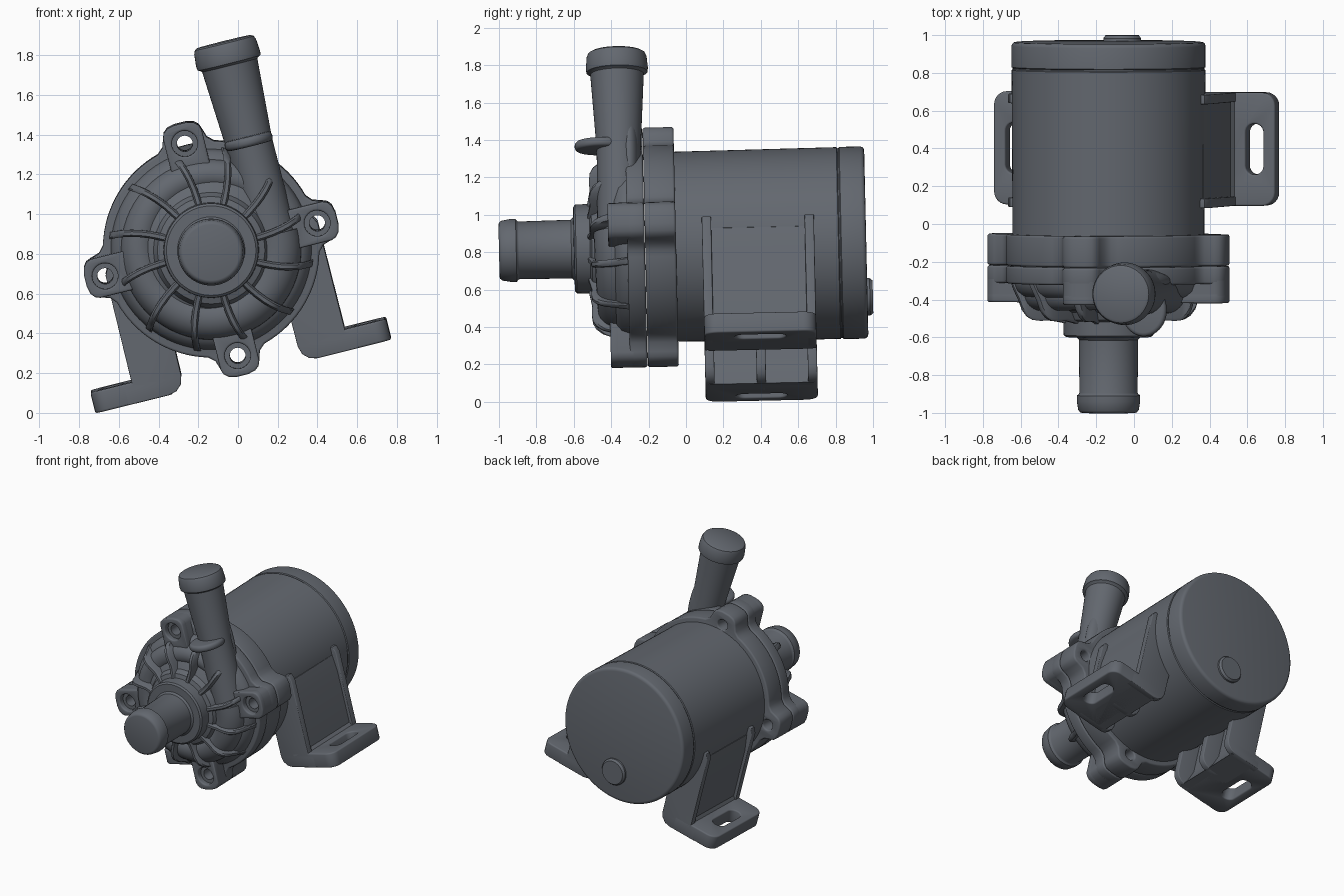
import bpy, bmesh
from math import sin, cos, pi, radians, atan2
from mathutils import Matrix, Vector

if "Cube" in bpy.data.objects:
    bpy.data.objects.remove(bpy.data.objects["Cube"])

# Parts are built about the pump axis (y), then rolled and pitched into place
PLACE = (Matrix.Translation((-0.135, -0.003, 0.83)) @ Matrix.Rotation(radians(1.3), 4, 'X')
         @ Matrix.Rotation(radians(-14), 4, 'Y'))
SLATE = bpy.data.materials.new("slate_grey")
SLATE.diffuse_color = (0.125, 0.138, 0.16, 1)
SLATE.use_nodes = True
SLATE.node_tree.nodes["Principled BSDF"].inputs["Base Color"].default_value = SLATE.diffuse_color


def finish(name, bm):
    bmesh.ops.remove_doubles(bm, verts=bm.verts, dist=1e-5)
    bmesh.ops.recalc_face_normals(bm, faces=bm.faces)
    me = bpy.data.meshes.new(name)
    bm.to_mesh(me)
    bm.free()
    me.transform(PLACE)
    me.materials.append(SLATE)
    ob = bpy.data.objects.new(name, me)
    bpy.context.collection.objects.link(ob)
    return ob


def skin(name, rings):
    """Closed surface through a row of closed rings, capped at both ends."""
    bm = bmesh.new()
    vs = [[bm.verts.new(p) for p in r] for r in rings]
    n = len(rings[0])
    for a, b in zip(vs, vs[1:]):
        for i in range(n):
            j = (i + 1) % n
            bm.faces.new((a[i], a[j], b[j], b[i]))
    bm.faces.new(vs[0][::-1])
    bm.faces.new(vs[-1])
    return finish(name, bm)


def lathe_y(name, prof, u=0, w=0, n=72):
    return skin(name, [[(u + r * cos(2 * pi * i / n), y, w + r * sin(2 * pi * i / n))
                        for i in range(n)] for r, y in prof])


def lathe_z(name, prof, u, y, n=48):
    return skin(name, [[(u + r * cos(2 * pi * i / n), y + r * sin(2 * pi * i / n), w)
                        for i in range(n)] for r, w in prof])


def plate(name, outlines, lo, hi, bevel=0.012, flat=False):
    """Extrude outlines (first outer, rest holes): along y, or along z if flat."""
    cu = bpy.data.curves.new(name, 'CURVE')
    cu.dimensions = '2D'
    cu.fill_mode = 'BOTH'
    cu.extrude = (hi - lo) / 2 - bevel
    cu.bevel_depth = bevel
    cu.bevel_resolution = 2
    cu.offset = -bevel
    for pts in outlines:
        sp = cu.splines.new('POLY')
        sp.points.add(len(pts) - 1)
        for p, q in zip(sp.points, pts):
            p.co = (q[0], q[1], 0, 1)
        sp.use_cyclic_u = True
    tmp = bpy.data.objects.new(name + "_curve", cu)
    bpy.context.collection.objects.link(tmp)
    me = bpy.data.meshes.new_from_object(tmp.evaluated_get(bpy.context.evaluated_depsgraph_get()))
    bm = bmesh.new()
    bm.from_mesh(me)
    bpy.data.objects.remove(tmp)
    bpy.data.curves.remove(cu)
    bpy.data.meshes.remove(me)
    mid = (lo + hi) / 2
    m = Matrix.Translation((0, 0, mid)) if flat else \
        Matrix.Translation((0, mid, 0)) @ Matrix.Rotation(pi / 2, 4, 'X')
    bm.transform(m)
    return finish(name, bm)


def circle(x, y, r, n=24):
    return [(x + r * cos(2 * pi * i / n), y + r * sin(2 * pi * i / n)) for i in range(n)]


def turn(pts, a):
    return [(x * cos(a) - y * sin(a), x * sin(a) + y * cos(a)) for x, y in pts]


def round_rect(x0, x1, y0, y1, r, n=6):
    pts = []
    for k, (cx, cy) in enumerate([(x1 - r, y1 - r), (x0 + r, y1 - r), (x0 + r, y0 + r), (x1 - r, y0 + r)]):
        pts += [(cx + r * cos((k + i / n) * pi / 2), cy + r * sin((k + i / n) * pi / 2)) for i in range(n + 1)]
    return pts


# Motor housing and rear cap with a small button
lathe_y("motor_housing", [(0.49, -0.06), (0.508, -0.055), (0.513, 0.818), (0.507, 0.823), (0.507, 0.829),
                          (0.514, 0.834), (0.514, 0.945), (0.511, 0.956), (0.503, 0.964), (0.49, 0.967)], n=96)
lathe_y("rear_button", [(0.1, 0.96), (0.1, 0.98), (0.088, 0.996)], 0, -0.30, 40)

# Bolted flange: two discs with four lugs each
half = [(0.525, -0.146), (0.553, -0.115), (0.60, -0.1), (0.625, -0.09), (0.643, -0.068), (0.652, -0.03)]
lug = half + [(x, -y) for x, y in half[::-1]]
a0 = atan2(0.146, 0.525)
arc = [(0.545 * cos(a), 0.545 * sin(a)) for a in [a0 + (pi / 2 - 2 * a0) * i / 16 for i in range(1, 16)]]
outline = [p for k in range(4) for p in turn(lug + arc, k * pi / 2)]
holes = [turn(circle(0.55, 0, 0.04), k * pi / 2) for k in range(4)]
plate("rear_flange", [outline] + holes, -0.215, -0.05)
plate("front_flange", [outline] + holes, -0.31, -0.217)

# Raised screw bosses with counterbores
block = [(0.42, -0.1)] + half[2:] + [(x, -y) for x, y in half[:1:-1]] + [(0.42, 0.1)]
for k in range(4):
    b = turn(block, k * pi / 2)
    plate("boss_base", [b, holes[k]], -0.372, -0.29, 0)
    plate("boss_rim", [b, turn(circle(0.55, 0, 0.065), k * pi / 2)], -0.412, -0.355, 0.01)

# Pump cover dome with hub and inlet pipe
lathe_y("pump_cover", [(0.50, -0.22), (0.505, -0.31), (0.49, -0.35), (0.46, -0.375), (0.38, -0.41),
                       (0.33, -0.44), (0.29, -0.46), (0.27, -0.50), (0.24, -0.51), (0.237, -0.585),
                       (0.225, -0.595), (0.17, -0.597), (0.157, -0.61), (0.154, -0.89), (0.157, -0.897),
                       (0.168, -0.905), (0.168, -0.935), (0.16, -0.982), (0.15, -0.994), (0.14, -0.997)])

# Spiral volute growing towards the outlet
rings = []
for i in range(61):
    t = i / 60
    a = radians(30 + 330 * t)
    R, r = 0.385 - 0.055 * t, 0.07 + 0.055 * t
    c, d = Vector((R * cos(a), -0.365, R * sin(a))), Vector((cos(a), 0, sin(a)))
    rings.append([c + d * r * cos(2 * pi * j / 24) + Vector((0, r * sin(2 * pi * j / 24), 0)) for j in range(24)])
skin("volute", rings)

# Outlet pipe, its collar tab and rear fairing
lathe_z("outlet_pipe", [(0.125, -0.02), (0.12, 0.25), (0.118, 0.47), (0.142, 0.86), (0.143, 0.878), (0.15, 0.884),
                        (0.163, 0.89), (0.166, 0.91), (0.16, 0.975), (0.152, 0.992), (0.138, 1.0)], 0.315, -0.345)
plate("outlet_collar", [[(0.315 + 0.123 * x, -0.44 + 0.14 * y) for x, y in circle(0, 0, 1, 40)]],
      0.46, 0.51, 0.02, True)
bm = bmesh.new()
bmesh.ops.create_uvsphere(bm, u_segments=24, v_segments=16, radius=1,
                          matrix=Matrix.Translation((0.345, -0.29, 0.45)) @ Matrix.Diagonal((0.085, 0.05, 0.27, 1)))
finish("outlet_fairing", bm)

# Swirling ribs over the cover
rib = [(0.22, -0.525), (0.27, -0.515), (0.32, -0.505), (0.37, -0.508), (0.41, -0.503), (0.44, -0.485),
       (0.465, -0.45), (0.48, -0.405), (0.50, -0.36), (0.515, -0.325)]
for k in range(12):
    rings = []
    for r, top in rib:
        t = (r - 0.22) / 0.3
        a = k * pi / 6 + 0.02 + 0.13 * t * t
        sec = [(-.018, -.29), (-.018, top + .014), (-.009, top), (.009, top), (.018, top + .014), (.018, -.29)]
        rings.append([(r * cos(a) - s * sin(a), y, r * sin(a) + s * cos(a)) for s, y in sec])
    skin("cover_rib", rings)

# Mounting brackets: finned leg wall and slotted foot on each side
fin = [(0.48, 0.03), (0.53, 0.03), (0.55, -0.01), (0.553, -0.57), (0.60, -0.59), (0.60, -0.67), (0.385, -0.67),
       (0.345, -0.66), (0.315, -0.632), (0.302, -0.59), (0.30, -0.38)]
mid_fin = [(0.48, 0), (0.52, -0.1), (0.52, -0.67)] + fin[6:]
wall = [(0.46, 0.0), (0.512, -0.03), (0.528, -0.16), (0.53, -0.54), (0.56, -0.58), (0.56, -0.67), (0.37, -0.67),
        (0.40, -0.61), (0.43, -0.52), (0.43, -0.25)]
corner = round_rect(0.42, 0.767, 0.09, 0.69, 0.07)
foot = [(0.42, 0.09)] + corner[21:] + corner[:7] + [(0.42, 0.69)]
slot = round_rect(0.607, 0.703, 0.255, 0.525, 0.047)
for side, s in (("right", 1), ("left", -1)):
    def flip(pts):
        return [(s * x, y) for x, y in pts]
    for y, shape in ((0.115, fin), (0.39, mid_fin), (0.665, fin)):
        plate(side + "_bracket_fin", [flip(shape)], y - 0.025, y + 0.025, 0.006)
    plate(side + "_bracket_wall", [flip(wall)], 0.11, 0.67, 0)
    plate(side + "_foot", [flip(foot), flip(slot)], -0.67, -0.562, 0.01, True)

# Smooth shading with crisp edges
for ob in bpy.context.scene.objects:
    ob.select_set(True)
    bpy.context.view_layer.objects.active = ob
bpy.ops.object.shade_smooth_by_angle(angle=radians(35))
